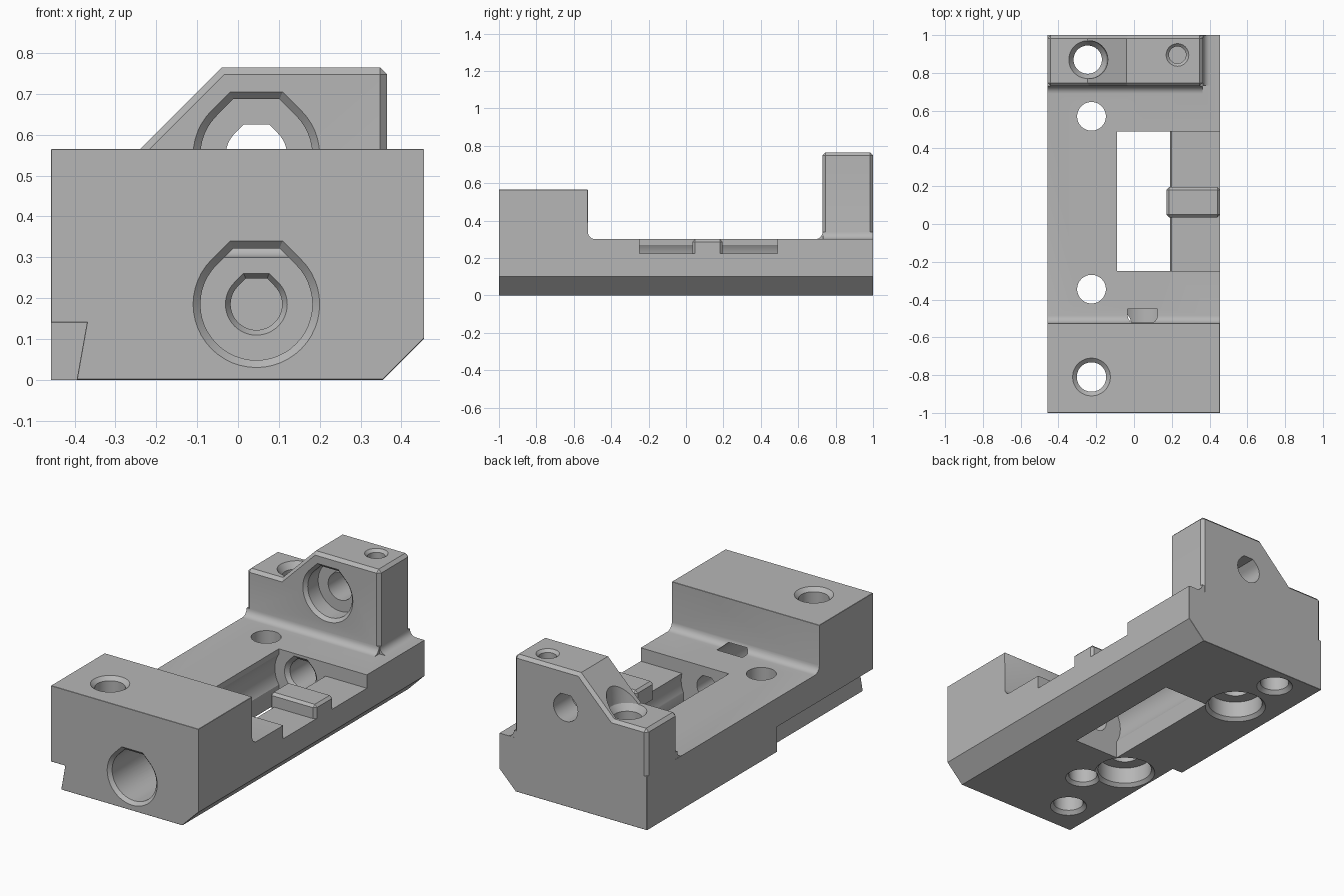
import bpy, bmesh
from math import sin, cos, pi, tan, radians

if "Cube" in bpy.data.objects:
    bpy.data.objects.remove(bpy.data.objects["Cube"])

grey = bpy.data.materials.new("plain grey")
grey.use_nodes = True
grey.diffuse_color = (0.47, 0.47, 0.47, 1)
grey.node_tree.nodes["Principled BSDF"].inputs["Base Color"].default_value = (0.47, 0.47, 0.47, 1)


def loft(name, rings):
    """Closed solid through a list of equal-length point rings."""
    bm = bmesh.new()
    rows = [[bm.verts.new(p) for p in ring] for ring in rings]
    n = len(rows[0])
    for a, b in zip(rows, rows[1:]):
        for i in range(n):
            bm.faces.new((a[i], a[(i + 1) % n], b[(i + 1) % n], b[i]))
    bm.faces.new(rows[0])
    bm.faces.new(rows[-1])
    bmesh.ops.recalc_face_normals(bm, faces=bm.faces)
    me = bpy.data.meshes.new(name)
    bm.to_mesh(me)
    bm.free()
    me.materials.append(grey)
    ob = bpy.data.objects.new(name, me)
    bpy.context.collection.objects.link(ob)
    return ob


def prism(name, axis, pts, a, b):
    """Extrude a (y, z) profile along x, or an (x, z) profile along y."""
    place = (lambda t, u, v: (t, u, v)) if axis == "x" else (lambda t, u, v: (u, t, v))
    return loft(name, [[place(t, u, v) for u, v in pts] for t in (a, b)])


def box(name, x, y, z):
    return prism(name, "x", [(y[0], z[0]), (y[1], z[0]), (y[1], z[1]), (y[0], z[1])], *x)


def arc(cx, cz, r, a0, a1, n=6):
    steps = [radians(a0 + (a1 - a0) * i / n) for i in range(n + 1)]
    return [(cx + r * cos(t), cz + r * sin(t)) for t in steps]


def hole(x, y, steps):
    """Round vertical cutter; steps are (z, radius)."""
    ring = [2 * pi * i / 48 for i in range(48)]
    return loft("hole_cutter", [[(x + r * cos(t), y + r * sin(t), z) for t in ring] for z, r in steps])


def bore(x, z, steps):
    """Lengthwise cutter with a flat-topped teardrop section; steps are (y, radius)."""
    w = tan(pi / 8)
    shape = arc(0, 0, 1, 135, 405, 36) + [(w, 1), (-w, 1)]
    return loft("bore_cutter", [[(x + r * u, y, z + r * v) for u, v in shape] for y, r in steps])


def combine(ob, other, op):
    mod = ob.modifiers.new("bool", "BOOLEAN")
    mod.operation, mod.object, mod.solver = op, other, "EXACT"
    dg = bpy.context.evaluated_depsgraph_get()
    me = bpy.data.meshes.new_from_object(ob.evaluated_get(dg))
    ob.modifiers.clear()
    ob.data = me
    bpy.data.objects.remove(other)


def cut(ob, other):
    combine(ob, other, "DIFFERENCE")


def chamfer(ob, width, rule):
    """Bevel sharp convex edges whose midpoint passes the rule."""
    bm = bmesh.new()
    bm.from_mesh(ob.data)
    bmesh.ops.remove_doubles(bm, verts=bm.verts, dist=1e-5)
    picked = []
    for e in bm.edges:
        m = (e.verts[0].co + e.verts[1].co) / 2
        if len(e.link_faces) == 2 and e.is_convex and e.calc_face_angle(0) > radians(50) and rule(m):
            picked.append(e)
    bmesh.ops.bevel(bm, geom=picked, offset=width, offset_type="OFFSET", segments=1,
                    profile=0.5, affect="EDGES", clamp_overlap=True)
    bm.to_mesh(ob.data)
    bm.free()


LEFT, RIGHT, TOP = -0.458, 0.455, 0.30

# Base and front block in one side profile with a filleted step
side = [(-1, 0), (1, 0), (1, TOP)] + arc(-0.485, 0.34, 0.04, 270, 180) + [(-0.525, 0.565), (-1, 0.565)]
body = prism("clamp_body", "x", side, LEFT, RIGHT)
cut(body, prism("corner_cutter", "y", [(0.355, 0), (0.455, 0.1), (0.6, 0.1), (0.6, -0.1), (0.355, -0.1)], -1.1, 1.1))
cut(body, prism("notch_cutter", "y", [(-0.6, 0.14), (-0.37, 0.14), (-0.395, 0), (-0.4, -0.1), (-0.6, -0.1)], -1.1, -0.15))
chamfer(body, 0.017, lambda m: not 0.28 < m.z < 0.345
        and not (m.z < 0.2 and m.x < -0.3 and abs(m.y) < 0.9))

# Rear block with a sloped shoulder
shoulder = [(LEFT, 0.1), (0.365, 0.1), (0.365, 0.765), (-0.04, 0.765), (-0.245, 0.56), (LEFT, 0.56)]
rear = prism("rear_block", "y", shoulder, 0.73, 1)
chamfer(rear, 0.017, lambda m: m.z > 0.2)
combine(body, rear, "UNION")

# Fillets around the foot of the rear block
foot = arc(0.69, 0.34, 0.04, 270, 360) + [(0.76, 0.34), (0.76, 0.25), (0.69, 0.25)]
combine(body, prism("front_fillet", "x", foot, LEFT + 0.001, 0.362), "UNION")
foot = arc(0.405, 0.34, 0.04, 270, 180) + [(0.33, 0.34), (0.33, 0.25), (0.405, 0.25)]
combine(body, prism("side_fillet", "y", foot, 0.733, 0.999), "UNION")

# Window, rounded cavity and open ledge
cut(body, box("window_cutter", (-0.09, 0.19), (-0.25, 0.49), (-0.1, 0.5)))
cut(body, bore(0.045, 0.185, [(-0.2499, 0.16), (0.4899, 0.16)]))
cut(body, box("ledge_cutter", (0.15, 0.6), (-0.2498, 0.4898), (0.225, 0.5)))

# Lengthwise bores
cut(body, bore(0.045, 0.185, [(-1.02, 0.175), (-0.982, 0.137), (-0.45, 0.137)]))
cut(body, bore(0.045, 0.185, [(-0.46, 0.082), (-0.43, 0.063), (-0.2, 0.063)]))
cut(body, bore(0.045, 0.185, [(0.45, 0.1), (0.49, 0.1), (0.51, 0.08), (0.72, 0.08)]))
cut(body, bore(0.045, 0.55, [(0.71, 0.175), (0.748, 0.137), (0.84, 0.137)]))
cut(body, bore(0.045, 0.55, [(0.82, 0.075), (1.1, 0.075)]))

# Vertical screw holes
cut(body, hole(-0.225, -0.81, [(-0.02, 0.115), (0.02, 0.078), (0.545, 0.078), (0.585, 0.122)]))
cut(body, hole(-0.245, 0.87, [(-0.02, 0.115), (0.02, 0.075), (0.525, 0.075), (0.56, 0.1), (0.75, 0.112), (0.85, 0.112)]))
for y in (-0.345, 0.57):
    cut(body, hole(-0.225, y, [(-0.02, 0.18), (0.018, 0.142), (0.11, 0.142), (0.1101, 0.076), (0.4, 0.076)]))
cut(body, hole(-0.09, -0.53, [(-0.02, 0.11), (0.018, 0.075), (0.19, 0.075)]))
cut(body, hole(0.23, 0.895, [(0.5, 0.045), (0.75, 0.045), (0.785, 0.08)]))

# Raised tab in the middle of the ledge
tab = box("ledge_tab", (0.172, RIGHT), (0.035, 0.195), (0.2, TOP))
chamfer(tab, 0.014, lambda m: m.z > 0.22)

for ob in (body, tab):
    bpy.ops.object.select_all(action="DESELECT")
    ob.select_set(True)
    bpy.context.view_layer.objects.active = ob
    bpy.ops.object.shade_smooth_by_angle(angle=radians(30))
